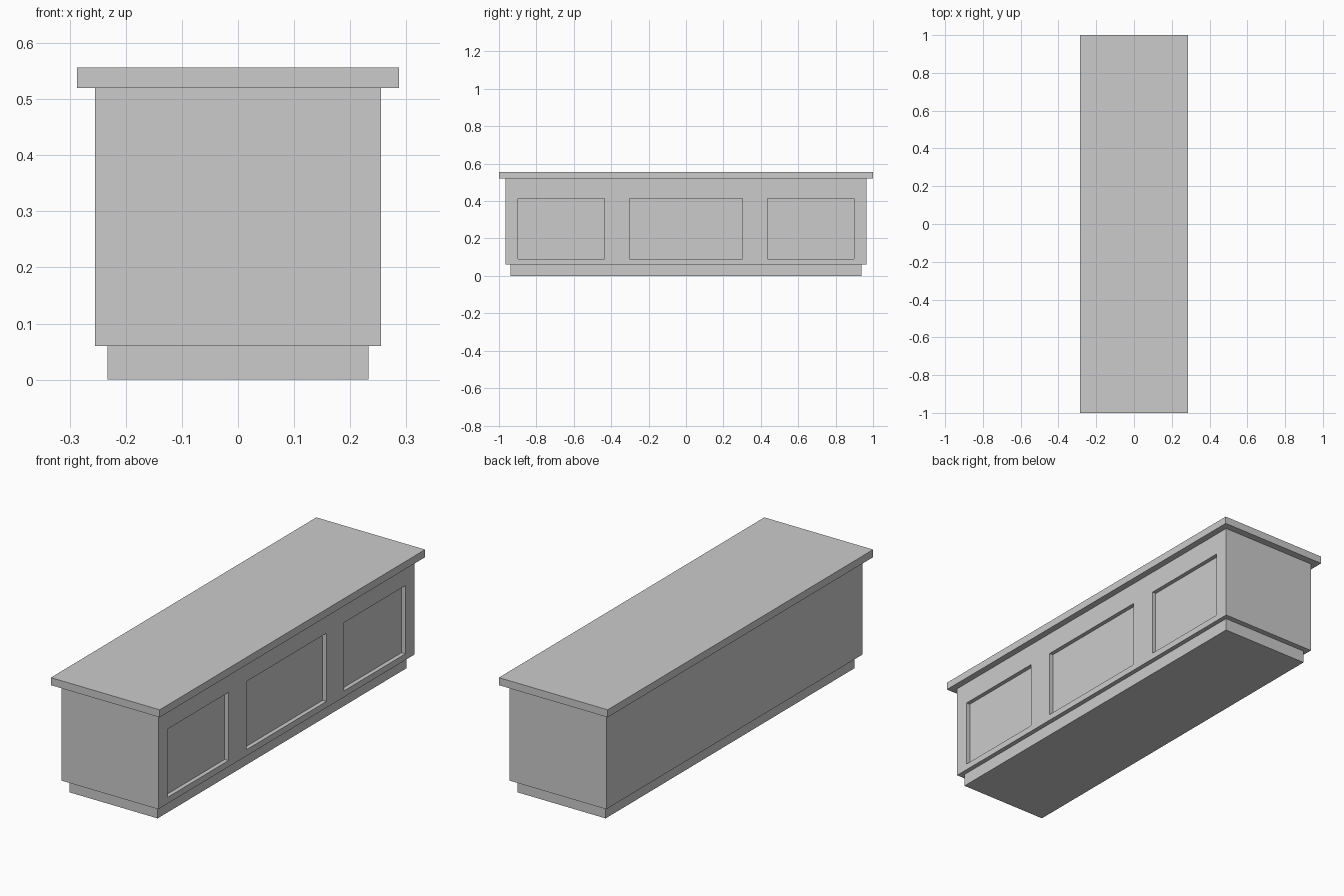
import bpy

if "Cube" in bpy.data.objects:
    bpy.data.objects.remove(bpy.data.objects["Cube"])


def box(name, x, y, z):
    """Box from (min, max) ranges on each axis."""
    verts = [(a, b, c) for a in x for b in y for c in z]
    faces = [(0, 1, 3, 2), (4, 6, 7, 5), (0, 4, 5, 1),
             (2, 3, 7, 6), (0, 2, 6, 4), (1, 5, 7, 3)]
    mesh = bpy.data.meshes.new(name)
    mesh.from_pydata(verts, [], faces)
    obj = bpy.data.objects.new(name, mesh)
    bpy.context.collection.objects.link(obj)
    return obj


# Stacked parts: plinth, cabinet body, overhanging top
box("plinth", (-0.233, 0.233), (-0.938, 0.938), (0, 0.06))
body = box("cabinet_body", (-0.255, 0.255), (-0.965, 0.965), (0.06, 0.52))
box("top_board", (-0.287, 0.287), (-1, 1), (0.52, 0.556))

# Three recessed panels on the +x side
depth = 0.02
panels = [(-0.897, -0.436), (-0.302, 0.302), (0.436, 0.897)]
for span in panels:
    cutter = box("panel_cutter", (0.255 - depth, 0.3), span, (0.09, 0.415))
    cutter.hide_render = True
    mod = body.modifiers.new("panel_recess", 'BOOLEAN')
    mod.operation = 'DIFFERENCE'
    mod.solver = 'EXACT'
    mod.object = cutter
    bpy.context.view_layer.objects.active = body
    bpy.ops.object.modifier_apply(modifier=mod.name)
    bpy.data.objects.remove(cutter)
